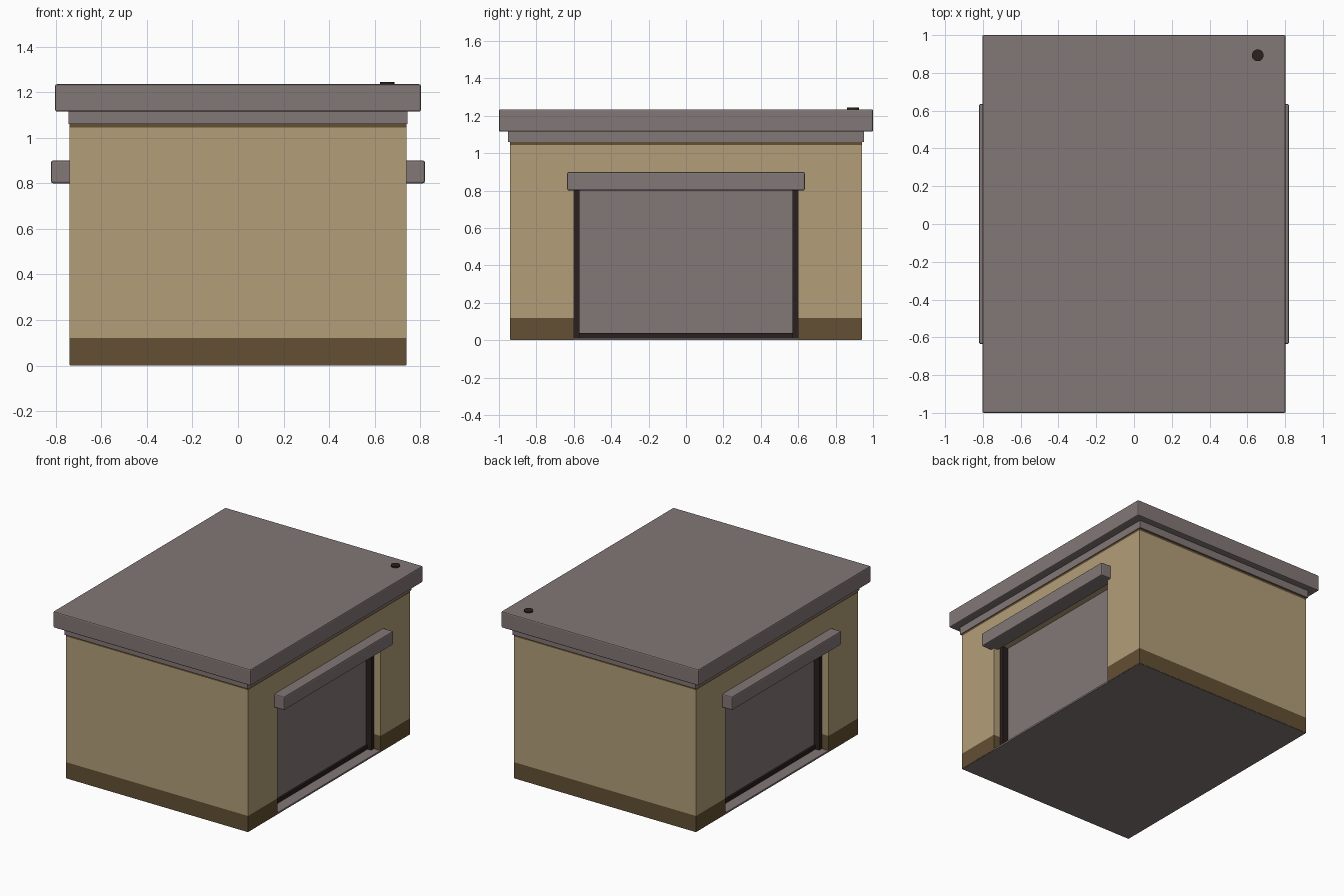
import bpy, bmesh
from mathutils import Matrix, Vector

if "Cube" in bpy.data.objects:
    bpy.data.objects.remove(bpy.data.objects["Cube"])


def material(name, rgb):
    m = bpy.data.materials.new(name)
    m.diffuse_color = (*rgb, 1)
    m.use_nodes = True
    m.node_tree.nodes["Principled BSDF"].inputs["Base Color"].default_value = m.diffuse_color
    return m


TAN = material("tan wall", (0.45, 0.345, 0.19))
BROWN = material("dark brown trim", (0.125, 0.079, 0.033))
GREY = material("warm grey", (0.225, 0.188, 0.182))
DARK = material("near black", (0.024, 0.014, 0.014))


def box(name, lo, hi, mat, bevel=0.0):
    """Axis-aligned box between two corners, with optional bevel."""
    lo, hi = Vector(lo), Vector(hi)
    bm = bmesh.new()
    bmesh.ops.create_cube(bm, size=1)
    for v in bm.verts:
        v.co = Vector([lo[i] if v.co[i] < 0 else hi[i] for i in range(3)])
    if bevel:
        bmesh.ops.bevel(bm, geom=bm.edges[:], offset=bevel, segments=2,
                        profile=0.5, affect='EDGES')
    me = bpy.data.meshes.new(name)
    bm.to_mesh(me)
    bm.free()
    ob = bpy.data.objects.new(name, me)
    bpy.context.collection.objects.link(ob)
    if mat:
        me.materials.append(mat)
    return ob


def side_box(name, s, x0, x1, y0, y1, z0, z1, mat, bevel=0.0):
    """Box on the right (s=1) or left (s=-1) side."""
    xs = sorted((s * x0, s * x1))
    return box(name, (xs[0], y0, z0), (xs[1], y1, z1), mat, bevel)


# Walls with a doorway recess cut in both long sides
walls = box("walls", (-0.74, -0.94, 0.003), (0.74, 0.94, 1.09), TAN)
walls.data.materials.append(BROWN)
cutters = [side_box("doorway_cutter", s, 0.63, 0.9, -0.6, 0.6, -0.1, 0.82, None)
           for s in (1, -1)]
for c in cutters:
    c.hide_render = True
    mod = walls.modifiers.new("doorway", 'BOOLEAN')
    mod.operation = 'DIFFERENCE'
    mod.solver = 'EXACT'
    mod.object = c
bpy.context.view_layer.update()
dg = bpy.context.evaluated_depsgraph_get()
bm = bmesh.new()
bm.from_object(walls, dg)
walls.modifiers.clear()
for c in cutters:
    bpy.data.objects.remove(c)

# Brown skirting and top band, split by height
for z in (0.12, 1.045):
    bmesh.ops.bisect_plane(bm, geom=bm.verts[:] + bm.edges[:] + bm.faces[:],
                           plane_co=(0, 0, z), plane_no=(0, 0, 1))
for f in bm.faces:
    z = f.calc_center_median().z
    f.material_index = 1 if z < 0.12 or z > 1.045 else 0
bm.to_mesh(walls.data)
bm.free()

# Floor slab, cornice and roof
box("floor_slab", (-0.738, -0.938, 0), (0.738, 0.938, 0.012), GREY)
box("cornice", (-0.745, -0.952, 1.06), (0.745, 0.952, 1.12), GREY)
box("roof", (-0.803, -1, 1.115), (0.803, 1, 1.235), GREY, 0.008)

# Doors, frames and lintels on both sides
for s, side in ((1, "right"), (-1, "left")):
    side_box(side + "_door", s, 0.62, 0.64, -0.57, 0.57, 0.03, 0.82, GREY)
    for y in (-0.585, 0.585):
        side_box(side + "_door_jamb", s, 0.62, 0.685, y - 0.015, y + 0.015,
                 0.005, 0.82, DARK)
    side_box(side + "_door_threshold", s, 0.62, 0.655, -0.57, 0.57,
             0.005, 0.04, DARK)
    side_box(side + "_lintel", s, 0.70, 0.82, -0.635, 0.635, 0.80, 0.90, GREY, 0.008)

# Small round roof cap
bm = bmesh.new()
bmesh.ops.create_cone(bm, cap_ends=True, segments=20, radius1=0.031, radius2=0.031,
                      depth=0.014, matrix=Matrix.Translation((0.655, 0.893, 1.237)))
me = bpy.data.meshes.new("roof_cap")
bm.to_mesh(me)
bm.free()
me.materials.append(DARK)
bpy.context.collection.objects.link(bpy.data.objects.new("roof_cap", me))
